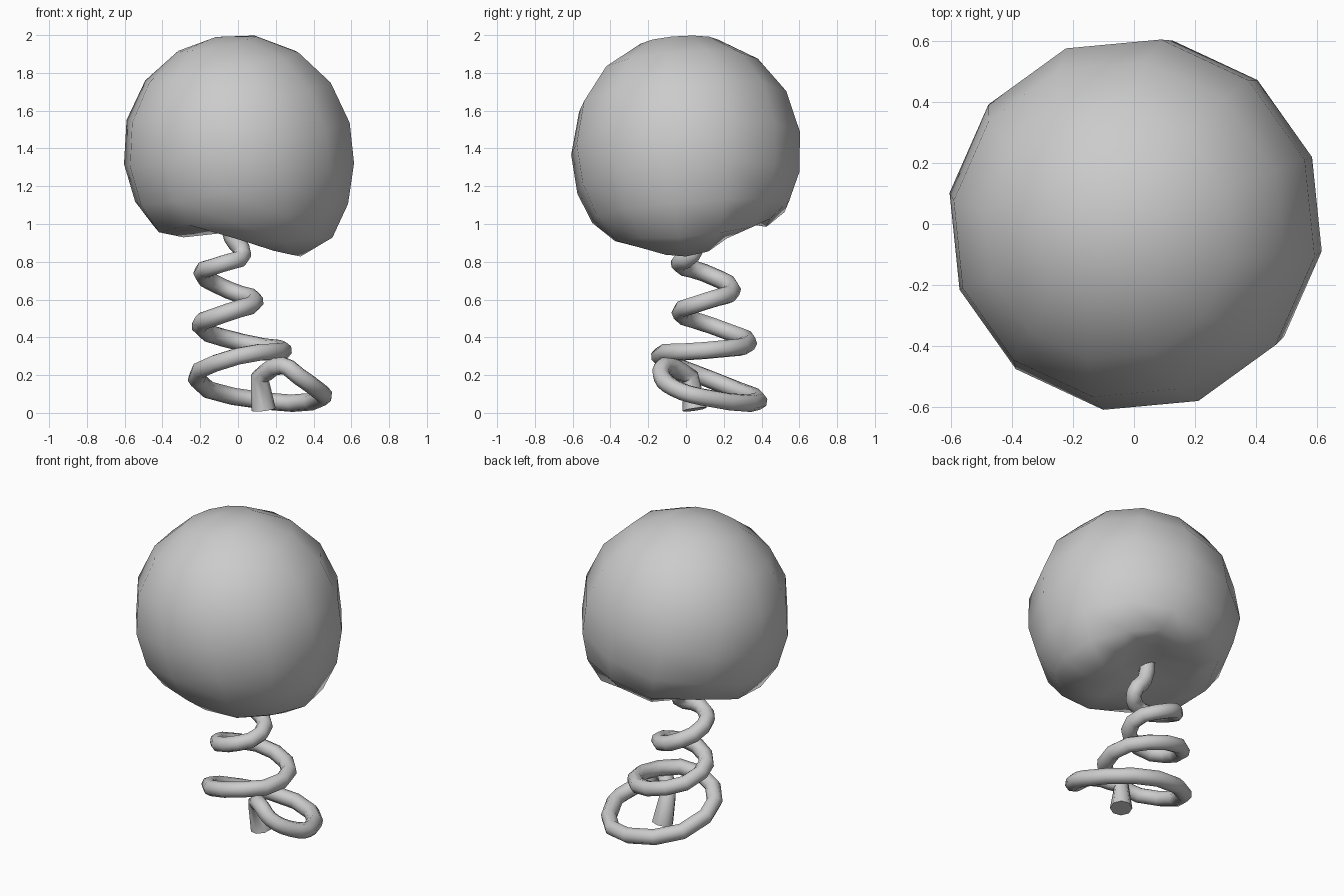
import bpy, bmesh, math
from mathutils import Matrix, Vector

if "Cube" in bpy.data.objects:
    bpy.data.objects.remove(bpy.data.objects["Cube"])

R = math.radians

# Ball: low-poly sphere with rings remapped to a fuller lower half
polar = [0, 20.5, 43, 65, 87, 107, 124, 140, 158, 180]
radii = [0.608, 0.610, 0.613, 0.615, 0.617, 0.625, 0.64, 0.65, 0.615, 0.60]
bm = bmesh.new()
bmesh.ops.create_uvsphere(bm, u_segments=12, v_segments=9, radius=1)
for v in bm.verts:
    k = round(math.degrees(math.acos(max(-1, min(1, v.co.z)))) / 20)
    az = math.atan2(v.co.y, v.co.x)
    t = R(polar[k])
    v.co = radii[k] * Vector((math.sin(t) * math.cos(az), math.sin(t) * math.sin(az), math.cos(t)))
bm.transform(Matrix.Translation((0, 0, 1.395)) @ Matrix.Rotation(R(4), 4, 'X')
             @ Matrix.Rotation(R(-11), 4, 'Y') @ Matrix.Rotation(R(21), 4, 'Z'))

# Underside dents (x, y, lift, spread); negative lift makes the hanging lobe
dents = [(-0.03, 0.06, 0.25, 0.25),
         (0.10, 0.33, 0.12, 0.17),
         (-0.25, 0.0, 0.08, 0.15),
         (-0.25, 0.25, 0.09, 0.18),
         (-0.12, -0.30, 0.12, 0.15),
         (0.36, 0.02, -0.08, 0.25)]
for v in bm.verts:
    if v.co.z < 1.2:
        x, y = v.co.x, v.co.y
        v.co.z += sum(a * math.exp(-((x - cx) ** 2 + (y - cy) ** 2) / s ** 2)
                      for cx, cy, a, s in dents)
for f in bm.faces:
    f.smooth = True
me = bpy.data.meshes.new("ball")
bm.to_mesh(me)
bm.free()
bpy.context.collection.objects.link(bpy.data.objects.new("ball", me))

# Coiled stem: flared foot, then a loop narrowing upwards into the ball
path = [(0.135, 0.045, 0.018), (0.115, 0.02, 0.19), (0.24, -0.11, 0.25),
        (0.32, -0.13, 0.195), (0.41, -0.06, 0.13), (0.45, 0.08, 0.085),
        (0.14, 0.385, 0.063),
        (-0.22, 0.12, 0.18), (0.0, -0.14, 0.30), (0.24, 0.10, 0.33),
        (0.03, 0.33, 0.37), (-0.20, 0.14, 0.46), (-0.06, -0.03, 0.53),
        (0.09, 0.10, 0.59), (-0.05, 0.245, 0.65), (-0.19, 0.10, 0.74),
        (-0.08, -0.035, 0.79), (0.025, 0.035, 0.84), (-0.03, 0.06, 0.93),
        (-0.06, 0.05, 1.10)]
cu = bpy.data.curves.new("coiled_stem", 'CURVE')
cu.dimensions = '3D'
cu.bevel_depth = 0.047
cu.bevel_resolution = 2
cu.resolution_u = 3
cu.use_fill_caps = True
sp = cu.splines.new('BEZIER')
sp.bezier_points.add(len(path) - 1)
for i, (p, co) in enumerate(zip(sp.bezier_points, path)):
    p.co = Vector(co)
    p.handle_left_type = p.handle_right_type = 'VECTOR' if i < 2 else 'AUTO'
    p.radius = {0: 1.38, 1: 1.05}.get(i, 1.0)
stem = bpy.data.objects.new("coiled_stem", cu)
bpy.context.collection.objects.link(stem)
bpy.context.view_layer.objects.active = stem
stem.select_set(True)
bpy.ops.object.convert(target='MESH')
bpy.ops.object.shade_smooth_by_angle(angle=R(60))
